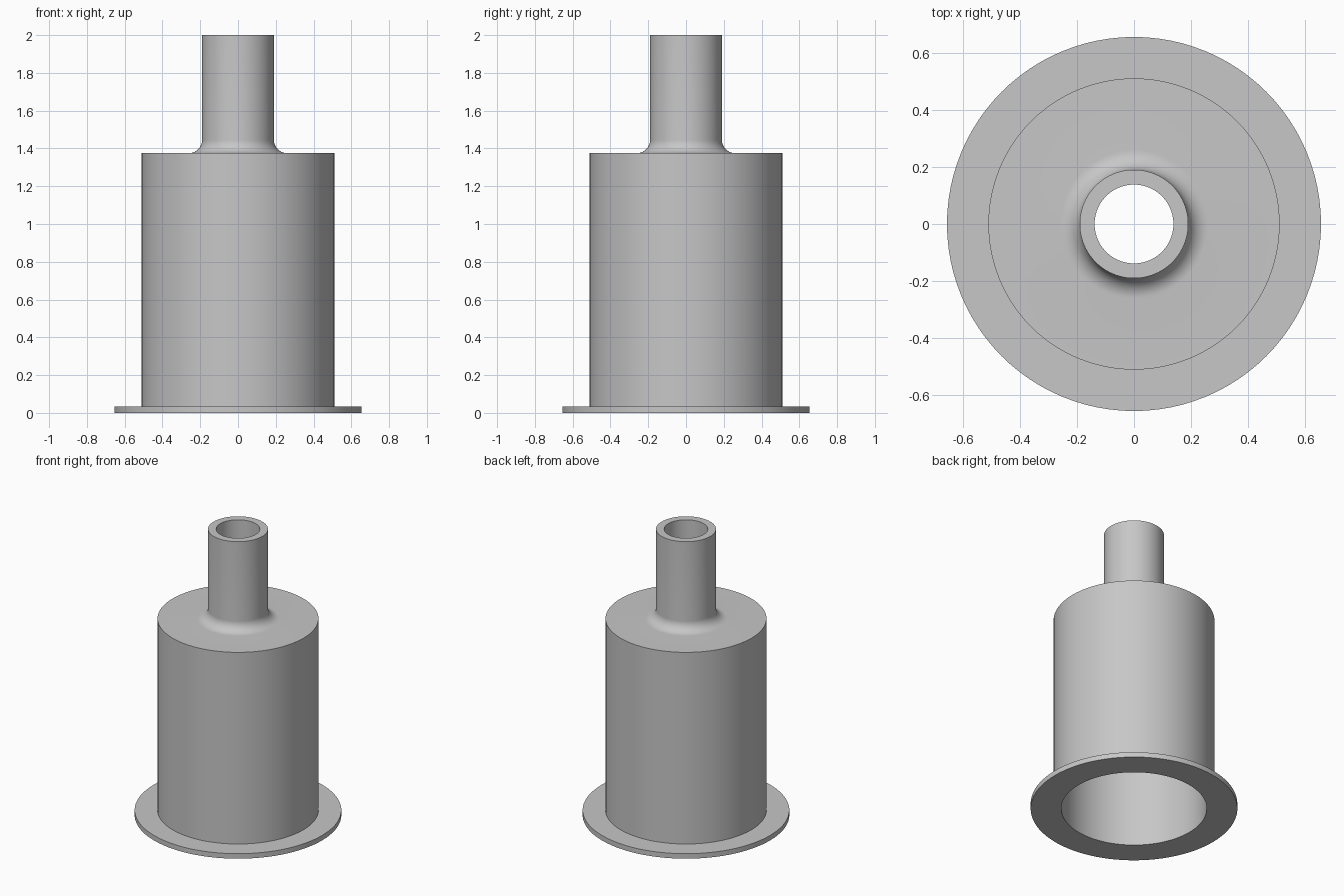
import bpy, bmesh, math

cube = bpy.data.objects.get("Cube")
if cube:
    bpy.data.objects.remove(cube, do_unlink=True)

SEGMENTS = 96
FLANGE_R, FLANGE_H = 0.655, 0.035
BODY_R, BODY_BORE, BODY_TOP = 0.51, 0.461, 1.375
NECK_R, NECK_BORE, TOP = 0.19, 0.138, 2.0
FILLET, WALL = 0.07, 0.05

grey = bpy.data.materials.new("plain grey")
grey.use_nodes = True
colour = (0.57, 0.57, 0.57, 1)
grey.diffuse_color = colour
grey.node_tree.nodes["Principled BSDF"].inputs["Base Color"].default_value = colour


def lathe(name, profile):
    """Spin a closed (radius, height) profile around z."""
    bm = bmesh.new()
    verts = [bm.verts.new((r, 0, z)) for r, z in profile]
    edges = [bm.edges.new((verts[i - 1], verts[i])) for i in range(len(verts))]
    bmesh.ops.spin(bm, geom=verts + edges, cent=(0, 0, 0), axis=(0, 0, 1),
                   angle=math.tau, steps=SEGMENTS, use_merge=True)
    bmesh.ops.remove_doubles(bm, verts=bm.verts, dist=1e-5)
    bmesh.ops.recalc_face_normals(bm, faces=bm.faces)
    mesh = bpy.data.meshes.new(name)
    bm.to_mesh(mesh)
    bm.free()
    mesh.materials.append(grey)
    obj = bpy.data.objects.new(name, mesh)
    bpy.context.collection.objects.link(obj)
    bpy.ops.object.select_all(action="DESELECT")
    obj.select_set(True)
    bpy.context.view_layer.objects.active = obj
    bpy.ops.object.shade_smooth_by_angle(angle=math.radians(30))
    return obj


# Concave fillet where the neck meets the shoulder
fillet = []
for i in range(13):
    a = math.pi / 2 * i / 12
    fillet.append((NECK_R + FILLET * (1 - math.sin(a)),
                   BODY_TOP + FILLET * (1 - math.cos(a))))

# Hollow flanged housing: flange, body, shoulder, neck, then the bore
outside = [(BODY_BORE, 0), (FLANGE_R, 0), (FLANGE_R, FLANGE_H),
           (BODY_R, FLANGE_H), (BODY_R, BODY_TOP)]
inside = [(NECK_R, TOP), (NECK_BORE, TOP),
          (NECK_BORE, BODY_TOP - WALL), (BODY_BORE, BODY_TOP - WALL)]
lathe("flanged_housing", outside + fillet + inside)
